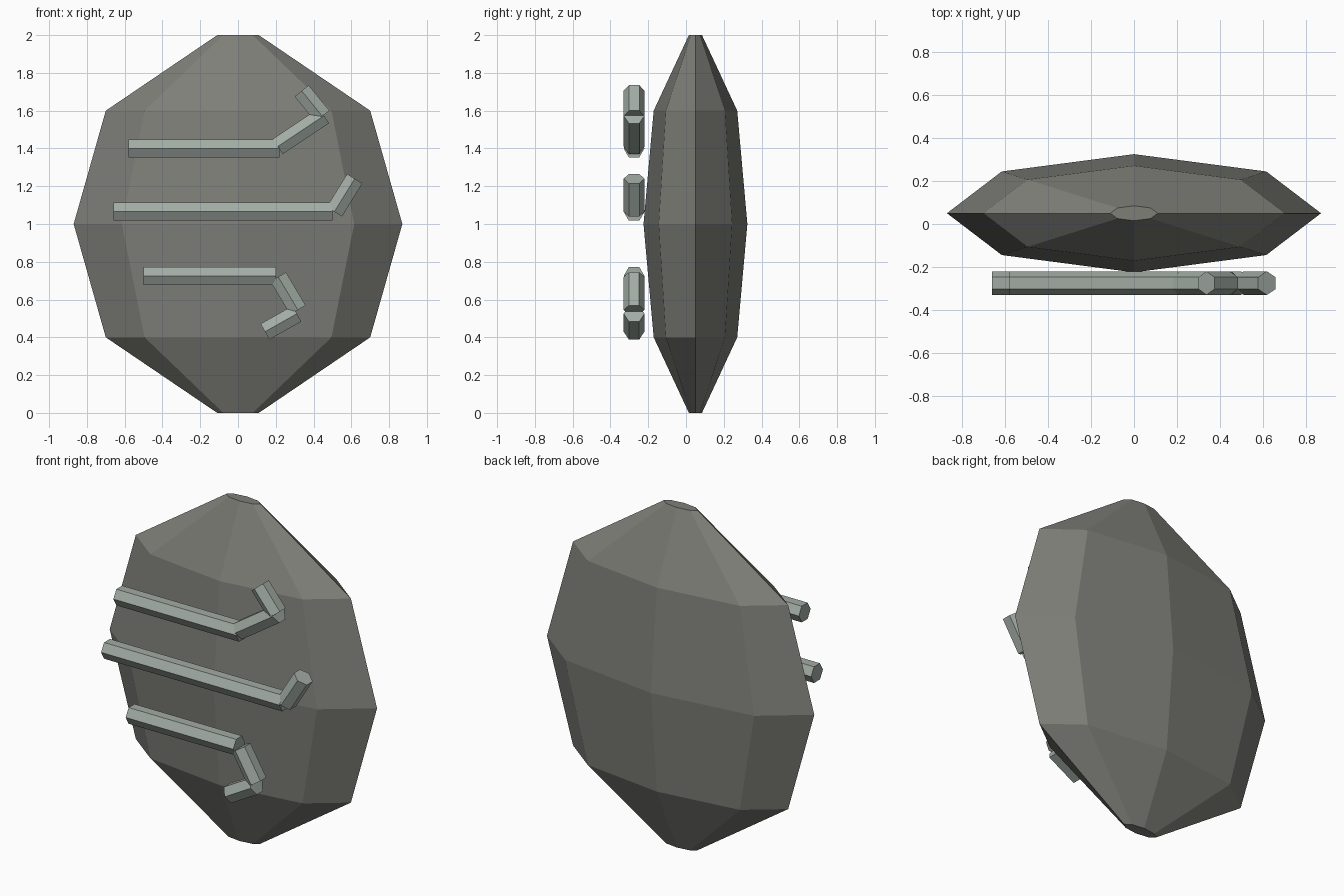
import bpy
from math import cos, sin, pi
from mathutils import Vector

if "Cube" in bpy.data.objects:
    bpy.data.objects.remove(bpy.data.objects["Cube"])


def material(name, color):
    m = bpy.data.materials.new(name)
    m.diffuse_color = (*color, 1)
    m.use_nodes = True
    m.node_tree.nodes["Principled BSDF"].inputs["Base Color"].default_value = m.diffuse_color
    return m


def loft(name, rings, mat):
    """Skin equal-sized rings of points and cap both ends."""
    n = len(rings[0])
    verts = [p for ring in rings for p in ring]
    faces = [(k * n + i, k * n + (i + 1) % n, (k + 1) * n + (i + 1) % n, (k + 1) * n + i)
             for k in range(len(rings) - 1) for i in range(n)]
    faces += [tuple(reversed(range(n))), tuple(range(len(verts) - n, len(verts)))]
    mesh = bpy.data.meshes.new(name)
    mesh.from_pydata(verts, [], faces)
    mesh.materials.append(mat)
    obj = bpy.data.objects.new(name, mesh)
    bpy.context.collection.objects.link(obj)
    return obj


stone = material("stone", (0.21, 0.21, 0.19))
pale = material("pale_stone", (0.36, 0.41, 0.37))

# Flattened eight-sided stone body
profile = [(0.0, 0.11), (0.4, 0.70), (1.0, 0.87), (1.6, 0.70), (2.0, 0.11)]
loft("stone_body",
     [[(r * cos(i * pi / 4), 0.05 + r * 0.316 * sin(i * pi / 4), z) for i in range(8)]
      for z, r in profile], stone)


# Hexagonal rod between two points in the front plane
def rod(name, a, b, radius=0.055, y=-0.275):
    a, b = Vector((a[0], y, a[1])), Vector((b[0], y, b[1]))
    d = (b - a).normalized()
    u = Vector((0, 1, 0))
    v = d.cross(u)
    loft(name, [[p + radius * (u * cos(i * pi / 3) + v * sin(i * pi / 3)) for i in range(6)]
                for p in (a, b)], pale)


# Bent wind-swirl strokes on the front
strokes = {
    "upper_swirl": [((-0.58, 1.40), (0.22, 1.40)), ((0.21, 1.41), (0.455, 1.573)),
                    ((0.447, 1.57), (0.337, 1.705))],
    "middle_swirl": [((-0.66, 1.065), (0.50, 1.065)), ((0.51, 1.065), (0.618, 1.24))],
    "lower_swirl": [((-0.50, 0.725), (0.20, 0.725)), ((0.213, 0.72), (0.317, 0.545)),
                    ((0.312, 0.525), (0.143, 0.43))],
}
for name, segments in strokes.items():
    for k, (a, b) in enumerate(segments, 1):
        rod(f"{name}_{k}", a, b)
